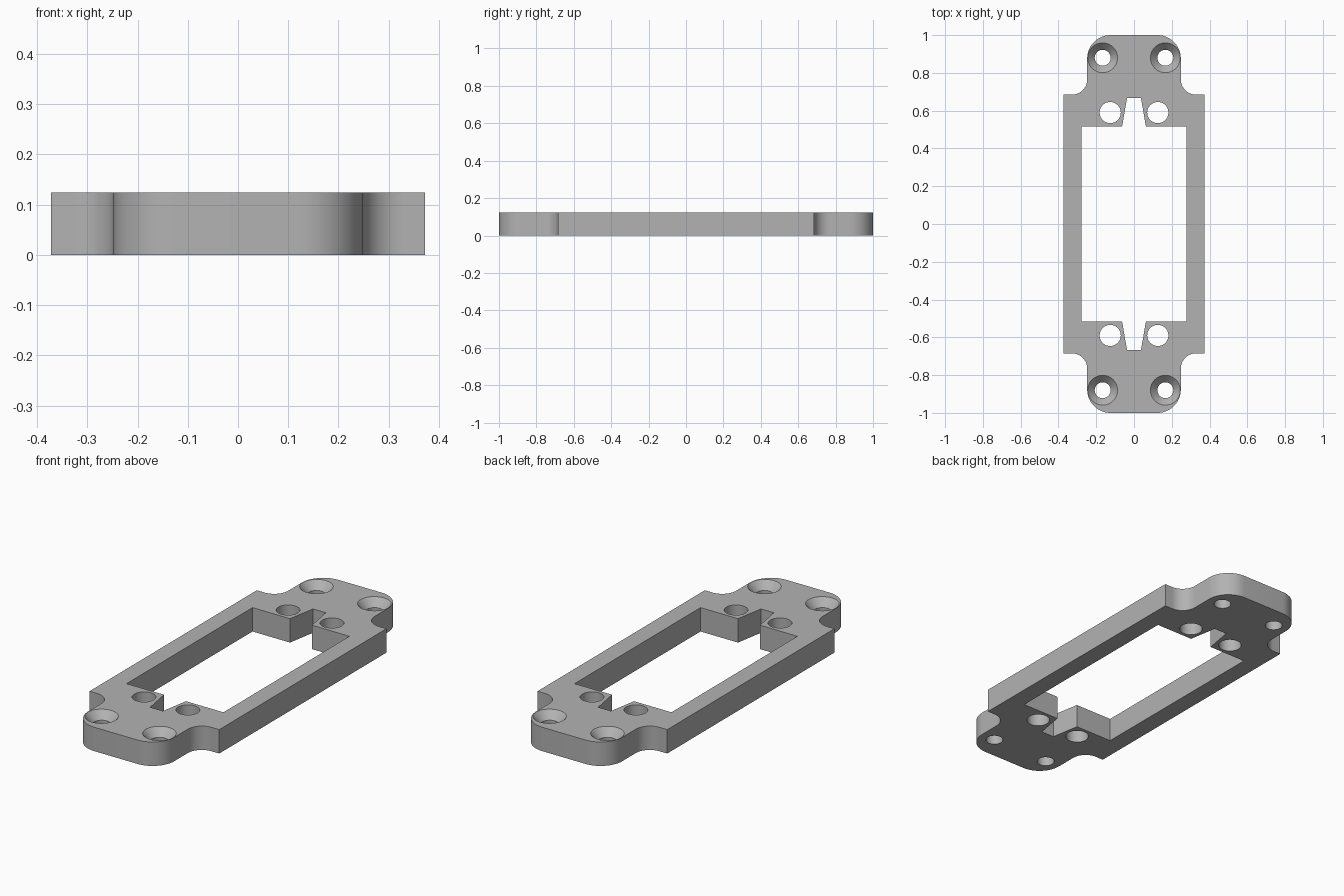
import bpy, bmesh
from math import cos, sin, pi, radians

cube = bpy.data.objects.get("Cube")
if cube:
    bpy.data.objects.remove(cube, do_unlink=True)

THICK = 0.124
SIDES = ((1, 1), (-1, 1), (-1, -1), (1, -1))

grey = bpy.data.materials.new("plain_grey")
grey.use_nodes = True
grey.diffuse_color = (0.45, 0.45, 0.45, 1)
grey.node_tree.nodes["Principled BSDF"].inputs["Base Color"].default_value = grey.diffuse_color


def arc(cx, cy, r, start, end, steps=14):
    angles = [radians(start + (end - start) * i / steps) for i in range(steps + 1)]
    return [(cx + r * cos(a), cy + r * sin(a)) for a in angles]


def mirrored(quarter):
    """Close a loop from its +x +y quarter, listed counter-clockwise."""
    loop = []
    for sx, sy in SIDES:
        part = quarter if sx * sy > 0 else quarter[::-1]
        loop += [(x * sx, y * sy) for x, y in part]
    return loop


def finish(name, bm):
    mesh = bpy.data.meshes.new(name)
    bmesh.ops.recalc_face_normals(bm, faces=bm.faces)
    bm.to_mesh(mesh)
    bm.free()
    mesh.materials.append(grey)
    obj = bpy.data.objects.new(name, mesh)
    bpy.context.collection.objects.link(obj)
    return obj


def prism(name, loop, low, high):
    bm = bmesh.new()
    face = bm.faces.new([bm.verts.new((x, y, low)) for x, y in loop])
    top = bmesh.ops.extrude_face_region(bm, geom=[face])["geom"]
    verts = [v for v in top if isinstance(v, bmesh.types.BMVert)]
    bmesh.ops.translate(bm, verts=verts, vec=(0, 0, high - low))
    return finish(name, bm)


def lathe(name, x, y, profile, segments=48):
    """Closed round cutter from (radius, height) pairs, bottom to top."""
    bm = bmesh.new()
    rings = [[bm.verts.new((x + r * cos(2 * pi * i / segments),
                            y + r * sin(2 * pi * i / segments), z))
              for i in range(segments)] for r, z in profile]
    for a, b in zip(rings, rings[1:]):
        for i in range(segments):
            j = (i + 1) % segments
            bm.faces.new((a[i], a[j], b[j], b[i]))
    bm.faces.new(rings[0][::-1])
    bm.faces.new(rings[-1])
    return finish(name, bm)


# Plate with stepped, rounded ends
outline = [(0.372, 0.685)] + arc(0.328, 0.765, 0.08, 270, 180) + arc(0.124, 0.876, 0.124, 0, 90)
plate = prism("mounting_plate", mirrored(outline), 0, THICK)

# Window with a tapered notch at each end
window = [(0.278, 0.516), (0.063, 0.516), (0.037, 0.667)]
cutters = [prism("window_cutter", mirrored(window), -0.1, THICK + 0.1)]

# Countersunk end holes and plain inner holes
HOLE, RIM, DEPTH, OVER = 0.042, 0.079, 0.04, 0.02
slope = (RIM - HOLE) / DEPTH
screw = [(HOLE, -0.1), (HOLE, THICK - DEPTH), (RIM + slope * OVER, THICK + OVER)]
plain = [(0.056, -0.1), (0.056, THICK + 0.1)]
for sx, sy in SIDES:
    cutters.append(lathe("screw_hole_cutter", sx * 0.166, sy * 0.88, screw))
    cutters.append(lathe("plain_hole_cutter", sx * 0.126, sy * 0.59, plain))

# Cut the openings, then drop the cutters
bpy.context.view_layer.objects.active = plate
for cutter in cutters:
    cutter.hide_render = True
    mod = plate.modifiers.new("opening", "BOOLEAN")
    mod.operation = "DIFFERENCE"
    mod.solver = "EXACT"
    mod.object = cutter
    bpy.ops.object.modifier_apply(modifier=mod.name)
    bpy.data.objects.remove(cutter, do_unlink=True)

# Smooth curved walls, keep corners sharp
bpy.ops.object.select_all(action="DESELECT")
plate.select_set(True)
bpy.ops.object.shade_smooth_by_angle(angle=radians(30))
